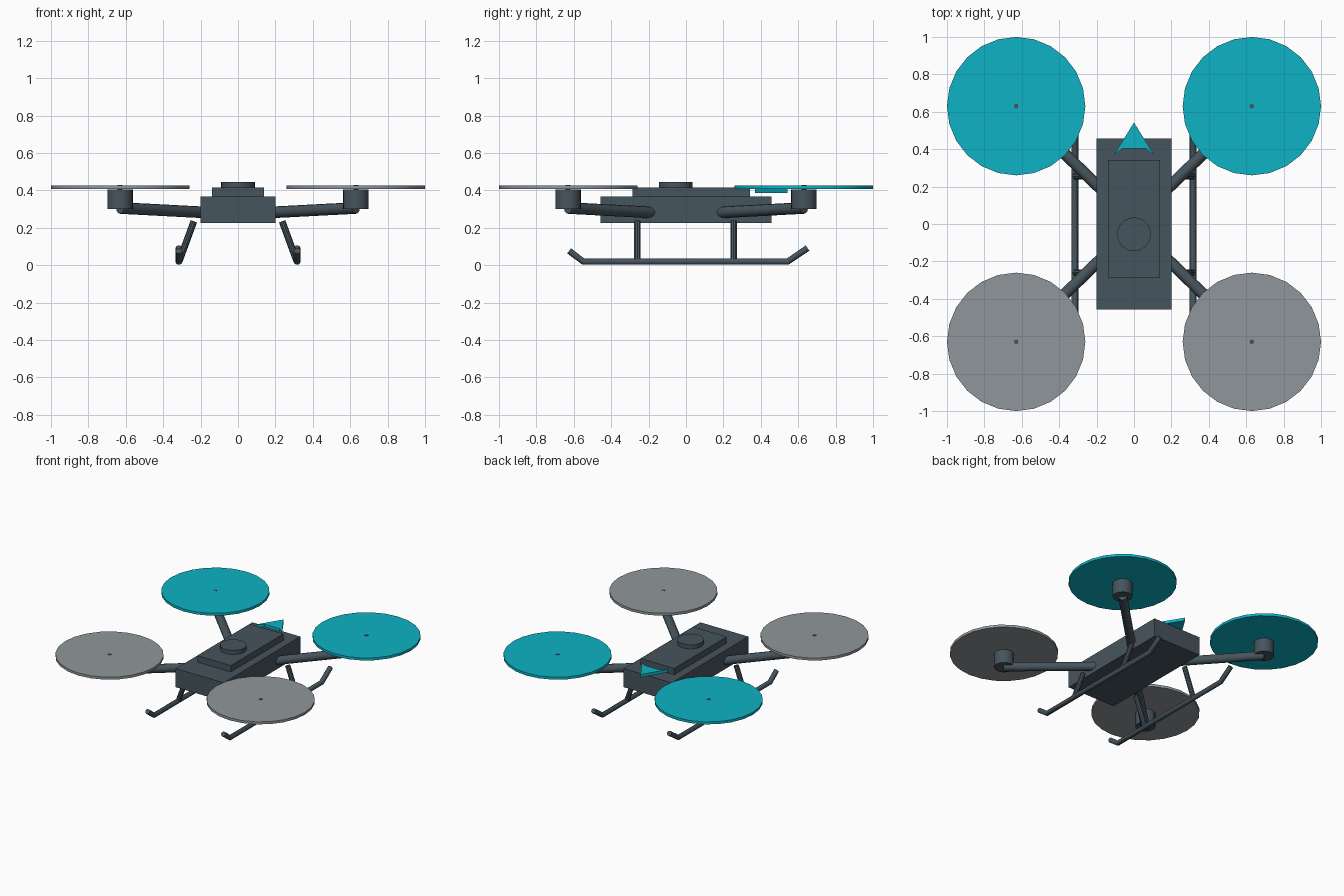
import bpy, bmesh, math
from mathutils import Vector

if "Cube" in bpy.data.objects:
    bpy.data.objects.remove(bpy.data.objects["Cube"])


def material(name, rgb):
    m = bpy.data.materials.new(name)
    m.diffuse_color = (*rgb, 1)
    m.use_nodes = True
    m.node_tree.nodes["Principled BSDF"].inputs["Base Color"].default_value = m.diffuse_color
    return m


SLATE = material("dark slate", (0.062, 0.089, 0.109))
TEAL = material("teal", (0.004, 0.448, 0.555))
GREY = material("rotor grey", (0.278, 0.305, 0.328))


def finish(name, bm, mat):
    bmesh.ops.recalc_face_normals(bm, faces=bm.faces)
    me = bpy.data.meshes.new(name)
    bm.to_mesh(me)
    bm.free()
    me.materials.append(mat)
    ob = bpy.data.objects.new(name, me)
    bpy.context.collection.objects.link(ob)
    return ob


def box(name, lo, hi, mat):
    bm = bmesh.new()
    bmesh.ops.create_cube(bm, size=1)
    lo, hi = Vector(lo), Vector(hi)
    for v in bm.verts:
        v.co = (lo + hi) / 2 + v.co * (hi - lo)
    return finish(name, bm, mat)


def rod(name, a, b, r, mat, sides=12):
    """Capped cylinder from point a to point b."""
    a, b = Vector(a), Vector(b)
    bm = bmesh.new()
    bmesh.ops.create_cone(bm, cap_ends=True, segments=sides, radius1=r, radius2=r,
                          depth=(b - a).length)
    turn = (b - a).to_track_quat('Z', 'Y')
    for v in bm.verts:
        v.co = turn @ v.co + (a + b) / 2
    ob = finish(name, bm, mat)
    # round sides, crisp caps
    bpy.ops.object.select_all(action='DESELECT')
    ob.select_set(True)
    bpy.context.view_layer.objects.active = ob
    bpy.ops.object.shade_smooth_by_angle(angle=math.radians(35))
    return ob


def plate(name, outline, z0, z1, mat):
    """Flat outline extruded from z0 to z1."""
    bm = bmesh.new()
    f = bm.faces.new([bm.verts.new((x, y, z0)) for x, y in outline])
    ext = bmesh.ops.extrude_face_region(bm, geom=[f], use_keep_orig=True)
    for v in ext["geom"]:
        if isinstance(v, bmesh.types.BMVert):
            v.co.z = z1
    return finish(name, bm, mat)


# Fuselage, raised deck and antenna puck
box("body", (-0.2, -0.456, 0.227), (0.2, 0.456, 0.367), SLATE)
box("top_deck", (-0.14, -0.285, 0.36), (0.14, 0.341, 0.415), SLATE)
rod("antenna_puck", (0, -0.055, 0.41), (0, -0.055, 0.446), 0.09, SLATE, 24)

# Heading arrow with a notched tail
plate("heading_arrow", [(0, 0.543), (-0.108, 0.368), (-0.062, 0.405),
                        (0.062, 0.405), (0.108, 0.368)], 0.387, 0.409, TEAL)

for sx, side in ((-1, "left"), (1, "right")):
    # Arm, motor and rotor disc in each corner
    for sy, end in ((-1, "front"), (1, "rear")):
        tag = f"{end}_{side}"
        x, y = sx * 0.63, sy * 0.63
        rod(f"{tag}_arm", (sx * 0.15, sy * 0.16, 0.281), (x, y, 0.306), 0.031, SLATE, 12)
        rod(f"{tag}_motor", (x, y, 0.302), (x, y, 0.405), 0.068, SLATE, 20)
        rod(f"{tag}_rotor", (x, y, 0.407), (x, y, 0.426), 0.37,
            TEAL if sy > 0 else GREY, 24)
        rod(f"{tag}_shaft", (x, y, 0.4), (x, y, 0.428), 0.013, SLATE, 8)

    # Skid rail with upturned ends
    cu = bpy.data.curves.new(f"{side}_skid", 'CURVE')
    cu.dimensions = '3D'
    cu.bevel_depth = 0.018
    cu.bevel_resolution = 3
    cu.use_fill_caps = True
    path = [(-0.625, 0.077), (-0.548, 0.019), (0.543, 0.019), (0.65, 0.092)]
    sp = cu.splines.new('POLY')
    sp.points.add(len(path) - 1)
    for p, (py, pz) in zip(sp.points, path):
        p.co = (sx * 0.316, py, pz, 1)
    cu.materials.append(SLATE)
    bpy.context.collection.objects.link(bpy.data.objects.new(f"{side}_skid", cu))

    # Splayed struts holding the skid
    for py, end in ((-0.26, "front"), (0.255, "rear")):
        rod(f"{end}_{side}_strut", (sx * 0.236, py, 0.235), (sx * 0.314, py, 0.022),
            0.018, SLATE, 10)
